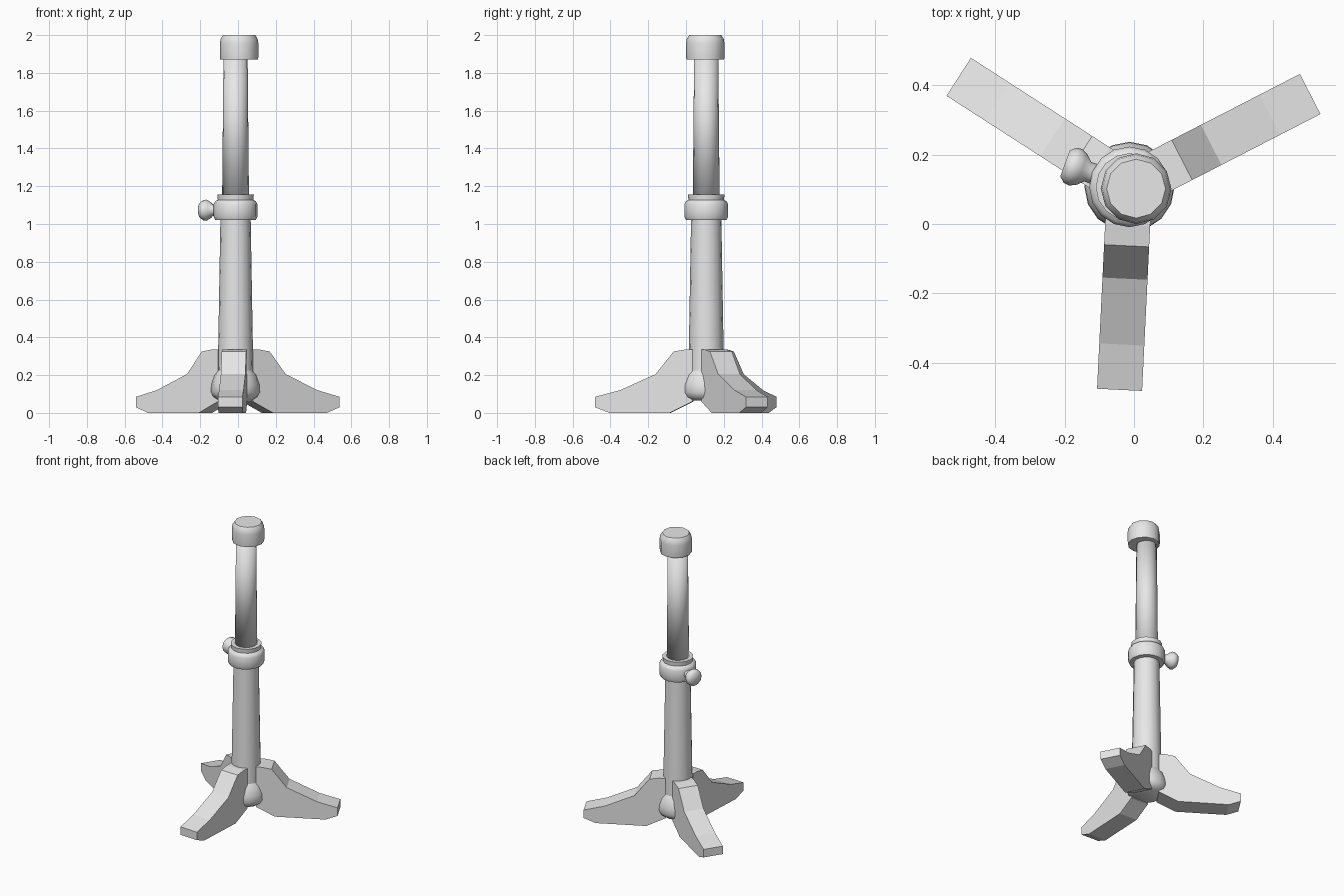
import bpy, bmesh
from math import cos, sin, pi, radians
from mathutils import Matrix, Vector

cube = bpy.data.objects.get("Cube")
if cube:
    bpy.data.objects.remove(cube, do_unlink=True)

AXIS = Vector((-0.013, 0.107, 0))   # centre line of the stand

grey = bpy.data.materials.new("light_grey")
grey.use_nodes = True
grey.diffuse_color = (0.8, 0.8, 0.8, 1)
grey.node_tree.nodes["Principled BSDF"].inputs["Base Color"].default_value = (0.8, 0.8, 0.8, 1)


def finish(name, bm, matrix, smooth_angle):
    """Turn a bmesh into a placed object; smooth_angle None keeps flat faces."""
    bmesh.ops.recalc_face_normals(bm, faces=bm.faces)
    mesh = bpy.data.meshes.new(name)
    bm.to_mesh(mesh)
    bm.free()
    mesh.materials.append(grey)
    if smooth_angle:
        for p in mesh.polygons:
            p.use_smooth = True
        mesh.set_sharp_from_angle(angle=radians(smooth_angle))
    obj = bpy.data.objects.new(name, mesh)
    obj.matrix_world = matrix
    bpy.context.collection.objects.link(obj)
    return obj


def lathe(name, profile, sides=16, matrix=None, smooth_angle=50):
    """Spin (radius, height) points around z and close both ends."""
    bm = bmesh.new()
    rings = []
    for r, z in profile:
        rings.append([bm.verts.new((r * cos(2 * pi * i / sides), r * sin(2 * pi * i / sides), z))
                      for i in range(sides)])
    for a, b in zip(rings, rings[1:]):
        for i in range(sides):
            j = (i + 1) % sides
            bm.faces.new((a[i], a[j], b[j], b[i]))
    bm.faces.new(rings[0])
    bm.faces.new(rings[-1])
    return finish(name, bm, matrix or Matrix.Translation(AXIS), smooth_angle)


def leg(name, angle, width=0.13):
    """Extrude the curved side profile of a leg and turn it outwards."""
    profile = [(0.07, 0.06), (0.19, 0), (0.51, 0), (0.586, 0.03), (0.586, 0.085),
               (0.455, 0.12), (0.265, 0.205), (0.17, 0.325), (0.11, 0.335), (0.07, 0.335)]
    bm = bmesh.new()
    face = bm.faces.new([bm.verts.new((r, -width / 2, z)) for r, z in profile])
    out = bmesh.ops.extrude_face_region(bm, geom=[face])
    moved = [v for v in out["geom"] if isinstance(v, bmesh.types.BMVert)]
    bmesh.ops.translate(bm, verts=moved, vec=(0, width, 0))
    matrix = Matrix.Translation(AXIS) @ Matrix.Rotation(radians(angle), 4, "Z")
    return finish(name, bm, matrix, None)


# Three feet spread evenly
for name, angle in (("left_leg", 27.2), ("right_leg", 147.2), ("front_leg", 267.2)):
    leg(name, angle)

# Bulging hub between the legs
lathe("hub", [(0.09, 0.065), (0.118, 0.085), (0.13, 0.11), (0.128, 0.15),
              (0.112, 0.2), (0.09, 0.23)])

# Tapered lower pole
lathe("lower_pole", [(0.094, 0.2), (0.092, 0.335), (0.08, 1.04)])

# Clamp collar with a thinner lip on top
lathe("collar", [(0.08, 1.02), (0.108, 1.022), (0.116, 1.04), (0.116, 1.105),
                 (0.108, 1.12), (0.094, 1.128), (0.097, 1.157), (0.06, 1.157)])

# Upper pole, shaded smoothly right over its ends
lathe("upper_pole", [(0.071, 1.14), (0.064, 1.89)], smooth_angle=180)

# Rounded top cap, set slightly off the pole axis
lathe("top_cap", [(0.1, 1.87), (0.102, 1.89), (0.102, 1.955), (0.098, 1.98), (0.085, 2.0)],
      sides=12, matrix=Matrix.Translation((0.006, 0.102, 0)))

# Tightening knob sticking out of the collar
knob_matrix = (Matrix.Translation(AXIS + Vector((0, 0, 1.073)))
               @ Matrix.Rotation(radians(160), 4, "Z") @ Matrix.Rotation(pi / 2, 4, "Y"))
lathe("clamp_knob", [(0.03, 0.09), (0.03, 0.128), (0.046, 0.145), (0.056, 0.165),
                     (0.054, 0.182), (0.04, 0.198)], sides=12, matrix=knob_matrix)
